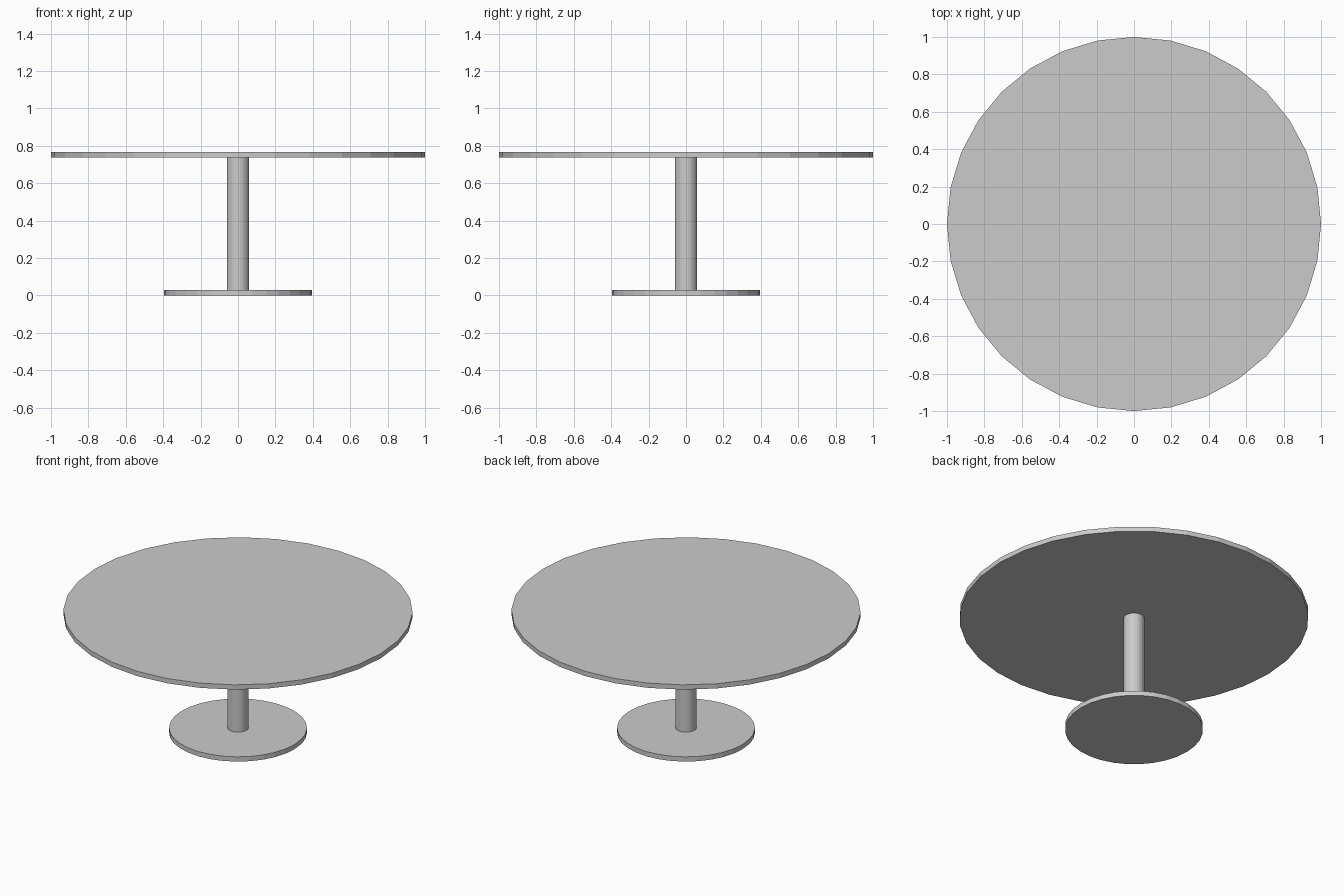
import bpy

if "Cube" in bpy.data.objects:
    bpy.data.objects.remove(bpy.data.objects["Cube"])


def disc(name, radius, z0, z1, sides=32):
    """Flat-faced upright cylinder between two heights."""
    bpy.ops.mesh.primitive_cylinder_add(
        vertices=sides, radius=radius, depth=z1 - z0,
        location=(0, 0, (z0 + z1) / 2))
    obj = bpy.context.object
    obj.name = name
    return obj


# Floor plate, central column and round top
disc("base_plate", 0.395, 0.0, 0.03)
disc("column", 0.06, 0.03, 0.737)
disc("table_top", 1.0, 0.737, 0.767)
